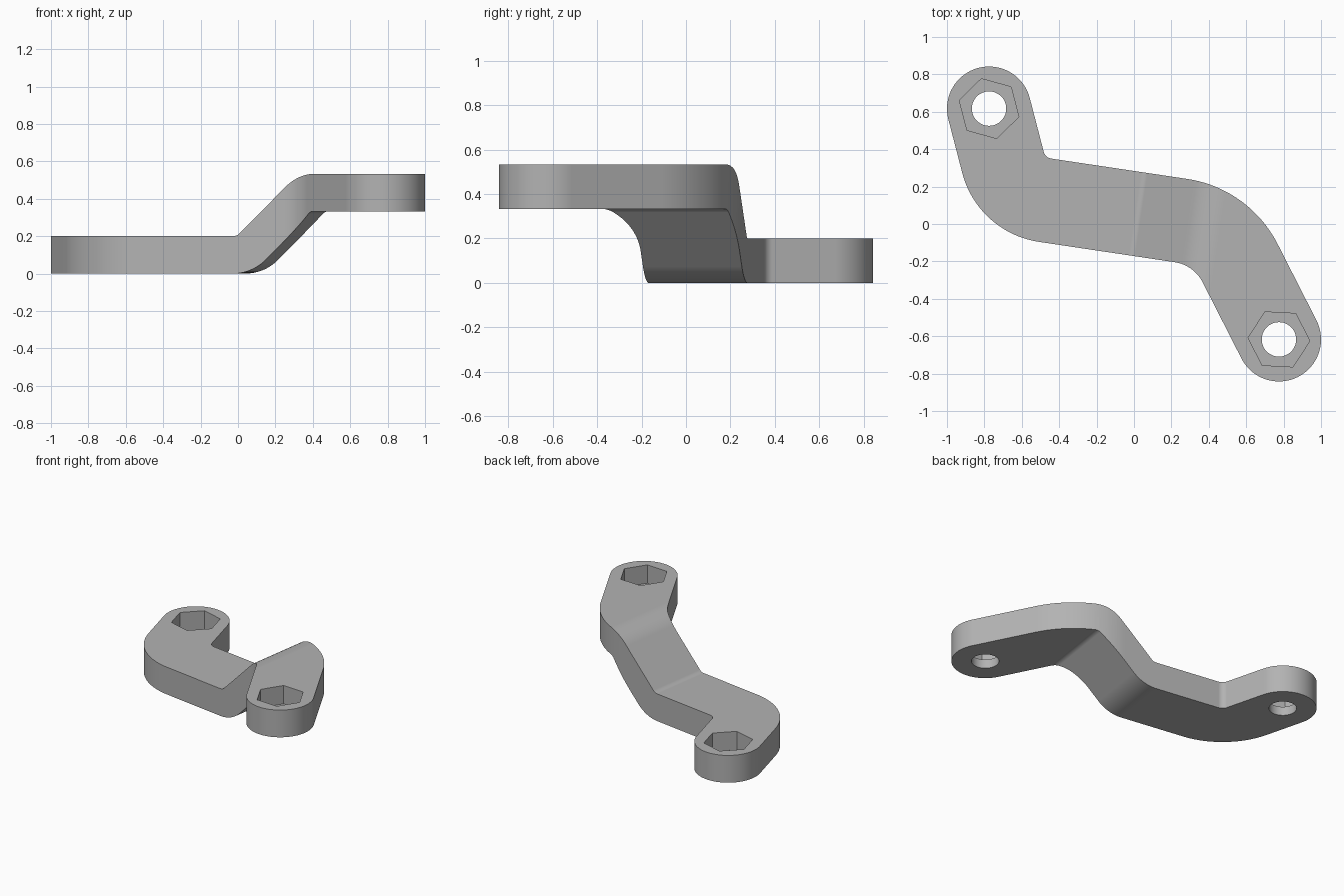
import bpy, bmesh, math
from mathutils import Vector, Matrix

if "Cube" in bpy.data.objects:
    bpy.data.objects.remove(bpy.data.objects["Cube"], do_unlink=True)

HALF_WIDTH = 0.225
THICK = 0.2
ARM_ANGLE = math.radians(-8.5)
PATH = [(-0.775, 0.617), (-0.655, 0.154), (0.468, -0.014), (0.775, -0.617)]
steel = bpy.data.materials.new("grey_steel")
steel.use_nodes = True
steel.diffuse_color = (0.45, 0.45, 0.45, 1)
steel.node_tree.nodes["Principled BSDF"].inputs["Base Color"].default_value = (0.45, 0.45, 0.45, 1)


def strip(path, radii, half, round_ends, steps=20):
    """Closed outline of a constant-width strip along a path with filleted corners."""
    pts = [Vector(p) for p in path]
    dirs = [(b - a).normalized() for a, b in zip(pts, pts[1:])]
    angles = [math.atan2(d.y, d.x) for d in dirs]
    samples = [(pts[0], angles[0])]
    for i, r in enumerate(radii):
        turn = angles[i + 1] - angles[i]
        side = math.copysign(1, turn)
        start = pts[i + 1] - dirs[i] * r * math.tan(abs(turn) / 2)
        centre = start + Vector((-dirs[i].y, dirs[i].x)) * r * side
        for k in range(steps + 1):
            a = angles[i] + turn * k / steps
            samples.append((centre + Vector((math.sin(a), -math.cos(a))) * r * side, a))
    samples.append((pts[-1], angles[-1]))

    def cap(p, a):
        n = 32 if round_ends else 1
        return [p + Vector((math.sin(a + math.pi * k / n), -math.cos(a + math.pi * k / n))) * half
                for k in range(n + 1)]

    right = [p + Vector((math.sin(a), -math.cos(a))) * half for p, a in samples[1:-1]]
    left = [p - Vector((math.sin(a), -math.cos(a))) * half for p, a in samples[1:-1]]
    return right + cap(*samples[-1]) + left[::-1] + cap(samples[0][0], samples[0][1] + math.pi)


def prism(name, outline, low, high, matrix=Matrix()):
    """Extrude a flat outline from low to high, then place it."""
    bm = bmesh.new()
    face = bm.faces.new([bm.verts.new((p[0], p[1], low)) for p in outline])
    top = bmesh.ops.extrude_face_region(bm, geom=[face])["geom"]
    bmesh.ops.translate(bm, vec=(0, 0, high - low), verts=[v for v in top if isinstance(v, bmesh.types.BMVert)])
    bm.transform(matrix)
    bmesh.ops.recalc_face_normals(bm, faces=bm.faces)
    mesh = bpy.data.meshes.new(name)
    bm.to_mesh(mesh)
    bm.free()
    mesh.materials.append(steel)
    obj = bpy.data.objects.new(name, mesh)
    bpy.context.collection.objects.link(obj)
    return obj


def polygon(centre, radius, sides, turn=0.0):
    return [(centre[0] + radius * math.cos(turn + math.tau * k / sides),
             centre[1] + radius * math.sin(turn + math.tau * k / sides)) for k in range(sides)]


# Plan shape of the lever, with rounded ends
lever = prism("offset_lever", strip(PATH, [0.275, 0.425], HALF_WIDTH, True), -0.5, 1.0)

# Stepped side profile, running along the middle arm
step = strip([(-2, 0.1), (0.06, 0.1), (0.393, 0.433), (2, 0.433)], [0.15, 0.15], THICK / 2, False)
place = Matrix.Rotation(ARM_ANGLE, 4, 'Z') @ Matrix.Rotation(math.pi / 2, 4, 'X')
cutters = [(prism("step_profile", step, -2, 2, place), 'INTERSECT')]

# Hexagonal pocket and through hole at each end
for name, end, neighbour, base in (("lower", PATH[0], PATH[1], 0.0), ("upper", PATH[3], PATH[2], 0.333)):
    turn = math.atan2(end[1] - neighbour[1], end[0] - neighbour[0])
    pocket = prism(name + "_hex_pocket", polygon(end, 0.165, 6, turn), base + 0.065, base + 0.4)
    hole = prism(name + "_hole", polygon(end, 0.092, 48), base - 0.2, base + 0.5)
    cutters += [(pocket, 'DIFFERENCE'), (hole, 'DIFFERENCE')]

for cutter, operation in cutters:
    mod = lever.modifiers.new(cutter.name, 'BOOLEAN')
    mod.operation, mod.object, mod.solver = operation, cutter, 'EXACT'

# Bake the cuts and drop the cutters
bpy.context.view_layer.update()
baked = bpy.data.meshes.new_from_object(lever.evaluated_get(bpy.context.evaluated_depsgraph_get()))
lever.modifiers.clear()
lever.data = baked
for cutter, _ in cutters:
    bpy.data.objects.remove(cutter, do_unlink=True)

# Smooth the bends, keep the rims crisp
bpy.ops.object.select_all(action='DESELECT')
lever.select_set(True)
bpy.context.view_layer.objects.active = lever
bpy.ops.object.shade_smooth_by_angle(angle=math.radians(30))
weighted = lever.modifiers.new("even_shading", 'WEIGHTED_NORMAL')
weighted.keep_sharp = True
